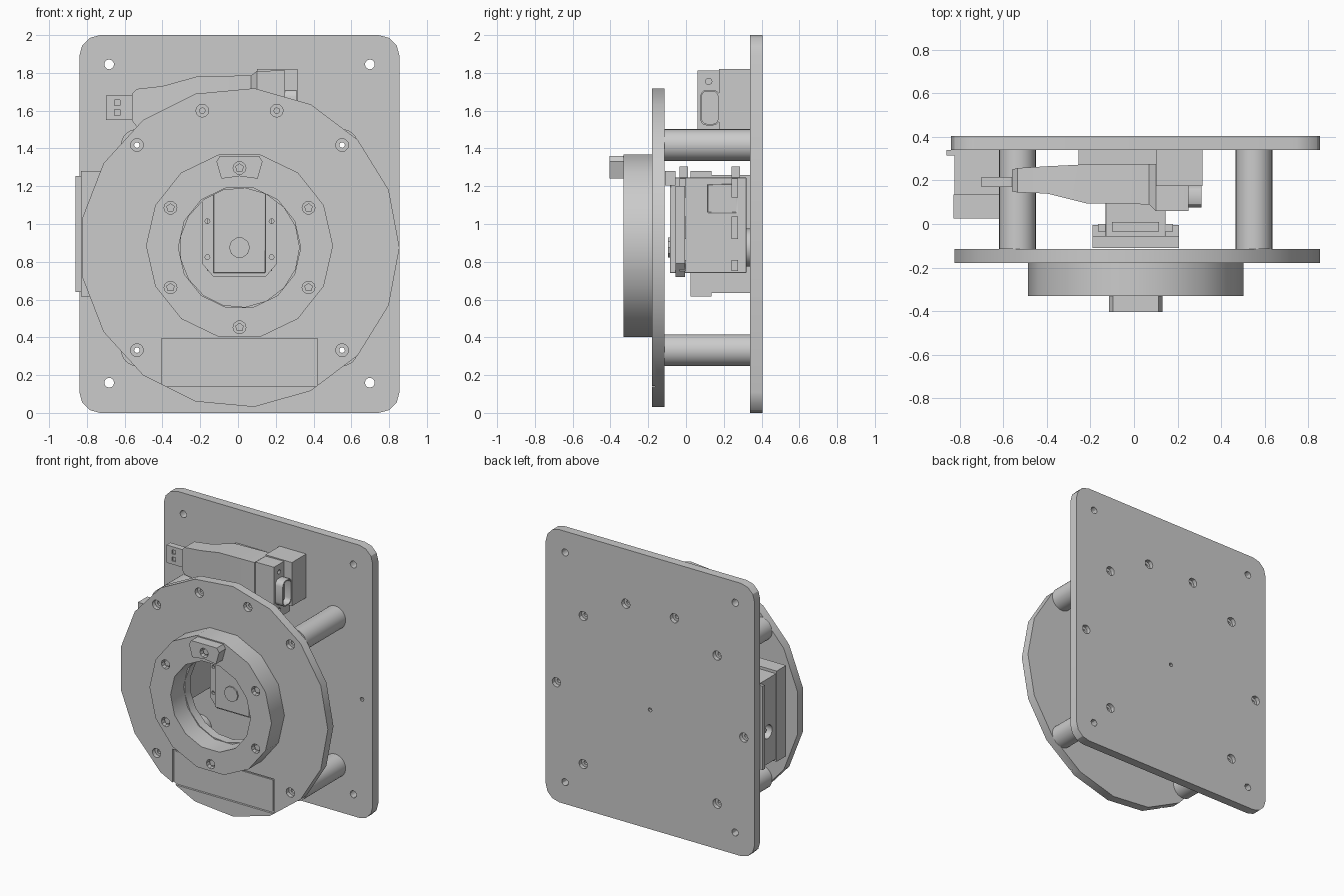
import bpy, bmesh, math
from mathutils import Vector

if "Cube" in bpy.data.objects:
    bpy.data.objects.remove(bpy.data.objects["Cube"])


def finish(bm, name):
    bmesh.ops.recalc_face_normals(bm, faces=bm.faces)
    me = bpy.data.meshes.new(name)
    bm.to_mesh(me)
    bm.free()
    ob = bpy.data.objects.new(name, me)
    bpy.context.collection.objects.link(ob)
    return ob


def skin(bm, rings):
    """Bridge equal-length point rings and cap both ends."""
    vs = [[bm.verts.new(p) for p in r] for r in rings]
    n = len(vs[0])
    for a, b in zip(vs, vs[1:]):
        for i in range(n):
            j = (i + 1) % n
            bm.faces.new((a[i], a[j], b[j], b[i]))
    bm.faces.new(vs[0][::-1])
    bm.faces.new(vs[-1])


def prisms(name, outlines, y0, y1):
    """Extrude one or more (x, z) outlines along y."""
    bm = bmesh.new()
    for pts in outlines:
        skin(bm, [[(x, y, z) for x, z in pts] for y in (y0, y1)])
    return finish(bm, name)


def ngon(x, z, r, n, start=0.0):
    return [(x + r * math.cos(start + math.tau * i / n),
             z + r * math.sin(start + math.tau * i / n)) for i in range(n)]


def rrect(x0, x1, z0, z1, r, seg=3):
    pts = []
    for k, (cx, cz) in enumerate([(x1 - r, z1 - r), (x0 + r, z1 - r), (x0 + r, z0 + r), (x1 - r, z0 + r)]):
        for i in range(seg + 1):
            a = math.pi / 2 * (k + i / seg)
            pts.append((cx + r * math.cos(a), cz + r * math.sin(a)))
    return pts


def rect(x0, x1, z0, z1):
    return [(x0, z0), (x1, z0), (x1, z1), (x0, z1)]


def box(name, x0, x1, y0, y1, z0, z1, bevel=0.0):
    ob = prisms(name, [rect(x0, x1, z0, z1)], y0, y1)
    if bevel:
        m = ob.modifiers.new("bevel", 'BEVEL')
        m.width, m.segments = bevel, 2
    return ob


def cut(target, cutter):
    m = target.modifiers.new("cut", 'BOOLEAN')
    m.operation, m.solver, m.object = 'DIFFERENCE', 'EXACT', cutter
    bpy.context.view_layer.objects.active = target
    bpy.ops.object.modifier_apply(modifier=m.name)
    bpy.data.objects.remove(cutter)


def holes(target, centres, r, y0, y1, n=12):
    cut(target, prisms("cutter", [ngon(x, z, r, n) for x, z in centres], y0, y1))


def along_x(name, outlines, x0, x1):
    """Extrude (y, z) outlines along x."""
    bm = bmesh.new()
    for pts in outlines:
        skin(bm, [[(x, y, z) for y, z in pts] for x in (x0, x1)])
    return finish(bm, name)


CX, CZ = 0.008, 0.875
posts = [(CX + sx * 0.543, CZ + sz * 0.543) for sx in (-1, 1) for sz in (-1, 1)]
upper = [(CX + s * 0.197, 1.6) for s in (-1, 1)]
sides = [(CX + s * 0.76, CZ) for s in (-1, 1)]

# Back plate with corner holes and countersunk screws
plate = prisms("back_plate", [rrect(-0.84, 0.855, 0, 2, 0.11)], 0.34, 0.405)
corners = [(CX + s * 0.69, z) for s in (-1, 1) for z in (0.16, 1.845)]
holes(plate, corners, 0.026, 0.3, 0.45)
holes(plate, posts + upper + sides, 0.034, 0.375, 0.45)
holes(plate, posts + upper + sides + [(CX, CZ)], 0.015, 0.3, 0.45, 8)

# Four standoffs
posts_ob = prisms("standoffs", [ngon(x, z, 0.084, 32) for x, z in posts], -0.115, 0.34)
holes(posts_ob, posts, 0.015, -0.2, 0.4, 8)

# Front ring plate with window pocket
ring = prisms("front_ring", [ngon(CX, CZ, 0.847, 17)], -0.18, -0.115)
holes(ring, [(CX, CZ)], 0.316, -0.3, 0, 17)
holes(ring, posts + upper, 0.034, -0.3, -0.15)
holes(ring, posts + upper, 0.015, -0.3, 0, 8)
cut(ring, prisms("cutter", [rect(-0.405, 0.42, 0.14, 0.395)], -0.3, -0.165))
prisms("window_panel", [rect(-0.39, 0.405, 0.153, 0.382)], -0.172, -0.16)

# Hub with six recessed screws
hub = prisms("hub", [ngon(CX, 0.885, 0.495, 14)], -0.33, -0.18)
holes(hub, [(CX, CZ)], 0.324, -0.4, -0.1, 14)
hub_bolts = ngon(CX, CZ, 0.422, 6, math.pi / 2)
holes(hub, hub_bolts[1:], 0.034, -0.4, -0.295, 10)
prisms("hub_screws", [ngon(x, z, 0.024, 5, math.pi / 2) for x, z in hub_bolts[1:]], -0.31, -0.29)

# Pointer tab on top of the hub
tab = prisms("hub_tab", [[(-0.088, 1.24), (CX, 1.253), (0.104, 1.24), (0.13, 1.33),
                          (0.112, 1.36), (-0.096, 1.36), (-0.114, 1.33)]], -0.405, -0.33)
holes(tab, hub_bolts[:1], 0.034, -0.5, -0.37, 10)
prisms("tab_screw", [ngon(*hub_bolts[0], 0.024, 5, math.pi / 2)], -0.385, -0.365)

# Servo motor, its bracket, horn and lugs
servo = box("servo_body", -0.13, 0.145, -0.085, 0.32, 0.74, 1.245, 0.025)
cut(servo, box("cutter", 0.137, 0.3, 0.115, 0.27, 1.06, 1.21))
bracket = prisms("servo_bracket", [[(-0.19, 0.79), (-0.13, 0.72), (0.146, 0.72), (0.206, 0.79),
                                    (0.206, 1.2), (-0.19, 1.2)]], -0.055, -0.005)
holes(bracket, [(CX + s * 0.17, CZ + t * 0.095 + 0.045) for s in (-1, 1) for t in (-1, 1)],
      0.013, -0.1, 0.1, 8)
prisms("servo_shaft", [ngon(CX, CZ, 0.055, 10)], -0.095, -0.07)
prisms("rear_pivot", [ngon(CX, CZ, 0.1, 16)], 0.3, 0.34)
for side, (x0, x1) in {"left": (-0.165, -0.12), "right": (0.135, 0.18)}.items():
    lugs = [rect(y, y + 0.035, z, z + h) for y in (-0.035, 0.24)
            for z, h in ((0.75, 0.06), (0.92, 0.12), (1.14, 0.1))]
    along_x("servo_lugs_" + side, lugs, x0, x1)
for i, y in enumerate((-0.035, 0.24)):
    box("servo_top_lug_%d" % i, -0.1, 0.115, y, y + 0.045, 1.23, 1.305)
box("servo_cable_block", -0.19, 0.206, -0.11, -0.055, 1.205, 1.28)

# Control box on the left with side socket
lid = box("control_box_lid", -0.83, -0.46, 0.025, 0.135, 0.615, 1.28)
body = box("control_box_body", -0.825, -0.46, 0.135, 0.34, 0.635, 1.26)
cut(body, along_x("cutter", [ngon(0.23, 0.87, 0.05, 16)], -0.9, -0.75))
along_x("socket_pin", [ngon(0.23, 0.87, 0.02, 10)], -0.8, -0.74)
prisms("control_box_flange", [rect(-0.86, -0.825, 0.64, 1.255)], 0.315, 0.34)

# Serial adapter body lofted along x: (x, y0, y1, z0, z1)
bm = bmesh.new()
sections = [(-0.56, 0.15, 0.25, 1.545, 1.69), (-0.535, 0.145, 0.257, 1.515, 1.715),
            (-0.40, 0.14, 0.265, 1.50, 1.73), (-0.22, 0.095, 0.274, 1.45, 1.78),
            (0.07, 0.09, 0.275, 1.44, 1.787), (0.10, 0.06, 0.275, 1.42, 1.81),
            (0.21, 0.06, 0.275, 1.42, 1.812), (0.25, 0.06, 0.245, 1.42, 1.812)]
skin(bm, [[(x, a, c), (x, b, c), (x, b, d), (x, a, d)] for x, a, b, c, d in sections])
adapter = finish(bm, "serial_adapter")
cut(adapter, along_x("cutter", [ngon(0.12, z, 0.017, 10) for z in (1.475, 1.755)], 0.23, 0.3))

# Plug at the left end, with two square windows
plug = box("adapter_plug", -0.70, -0.55, 0.17, 0.215, 1.55, 1.68)
cut(plug, prisms("cutter", [rect(-0.655, -0.625, z, z + 0.03) for z in (1.575, 1.627)], 0.1, 0.18))

# Hollow shell connector at the right end
shell = along_x("connector_shell", [rrect(0.075, 0.178, 1.522, 1.71, 0.035)], 0.24, 0.31)
cut(shell, along_x("cutter", [rrect(0.083, 0.17, 1.53, 1.702, 0.028)], 0.26, 0.4))

# Converter housing fixed to the back plate
box("converter_head", 0.10, 0.315, 0.175, 0.34, 1.50, 1.82)
box("converter_body", -0.255, 0.10, 0.175, 0.34, 1.36, 1.75)

# Smooth round sides, keep edges sharp
for ob in bpy.context.collection.objects:
    ob.select_set(True)
    bpy.context.view_layer.objects.active = ob
bpy.ops.object.shade_smooth_by_angle(angle=math.radians(30))
